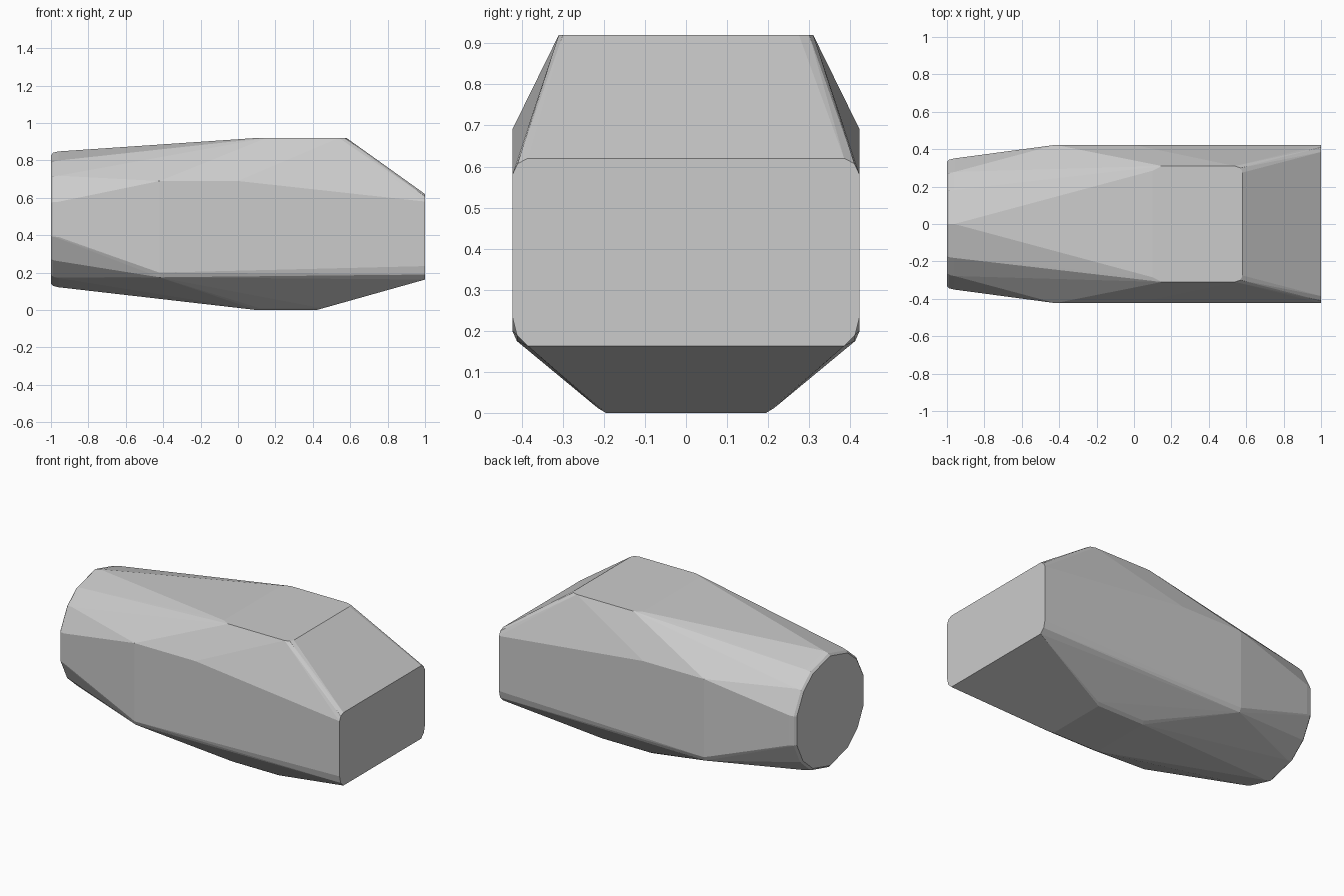
import bpy, bmesh, math

if "Cube" in bpy.data.objects:
    bpy.data.objects.remove(bpy.data.objects["Cube"])

pts = []

def both(x, y, z):
    """Add a point and its mirror across the centre plane."""
    pts.extend([(x, y, z), (x, -y, z)])

# Round left end: three rings forming a small rounded rim
for x, r in ((-1.0, 0.343), (-0.988, 0.356), (-0.96, 0.363)):
    for a in (-90, -60, -38, -15, 15, 40, 60, 90):
        c = r * math.cos(math.radians(a))
        z = 0.485 + r * math.sin(math.radians(a))
        if abs(a) == 90:
            pts.append((x, 0, z))
        else:
            both(x, min(c, r * 0.966), z)

# Rectangular right end with clipped corners
for y, z in ((0.385, 0.62), (0.41, 0.607), (0.423, 0.58),
             (0.423, 0.235), (0.412, 0.19), (0.385, 0.163)):
    both(1.0, y, z)

# Upright side walls
for x, y, z in ((-0.42, 0.423, 0.69), (0.0, 0.423, 0.69),
                (-0.42, 0.423, 0.2), (-0.42, 0.412, 0.175)):
    both(x, y, z)

# Flat top plateau with rounded front corners
for x, y in ((0.10, 0.285), (0.15, 0.31), (0.54, 0.31), (0.57, 0.30), (0.58, 0.275)):
    both(x, y, 0.92)

# Flat underside with softened edges
for x, y, z in ((0.10, 0.195, 0), (0.42, 0.195, 0),
                (0.11, 0.215, 0.012), (0.44, 0.215, 0.012)):
    both(x, y, z)

# Wrap the sections in one faceted skin
bm = bmesh.new()
for p in pts:
    bm.verts.new(p)
res = bmesh.ops.convex_hull(bm, input=bm.verts)
loose = {g for g in res["geom_interior"] + res["geom_unused"] if isinstance(g, bmesh.types.BMVert)}
bmesh.ops.delete(bm, geom=list(loose), context='VERTS')
bmesh.ops.dissolve_limit(bm, angle_limit=math.radians(0.5), verts=bm.verts, edges=bm.edges)
bmesh.ops.recalc_face_normals(bm, faces=bm.faces)
mesh = bpy.data.meshes.new("faceted_body")
bm.to_mesh(mesh)
bm.free()
body = bpy.data.objects.new("faceted_body", mesh)
bpy.context.collection.objects.link(body)
